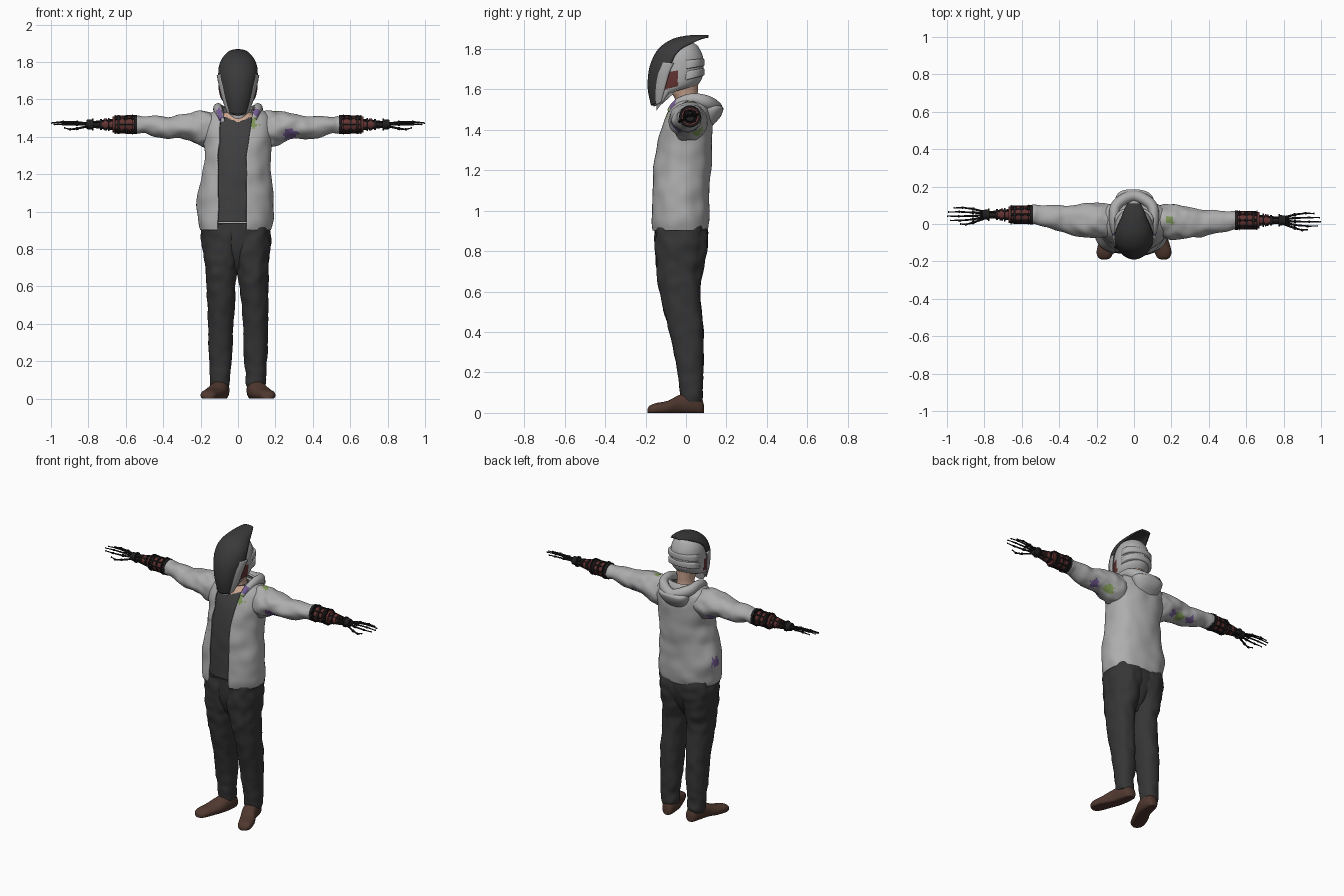
import bpy, bmesh, math
from mathutils import Vector, noise

if "Cube" in bpy.data.objects:
    bpy.data.objects.remove(bpy.data.objects["Cube"])


def material(name, *rgb):
    m = bpy.data.materials.new(name)
    m.use_nodes = True
    m.diffuse_color = (*rgb, 1)
    m.node_tree.nodes["Principled BSDF"].inputs["Base Color"].default_value = (*rgb, 1)
    return m


GREY = material("light grey cloth", .42, .42, .42)
VISOR = material("visor black", .042, .042, .043)
DENIM = material("trouser charcoal", .036, .036, .037)
SHIRT = material("shirt dark grey", .05, .05, .052)
LEATHER = material("brown leather", .08, .04, .029)
SKIN = material("skin", .6, .38, .28)
RED = material("dull red", .125, .033, .031)
METAL = material("dark metal", .015, .013, .013)
GREEN = material("green paint", .22, .32, .1)
PURPLE = material("purple paint", .18, .11, .3)


def finish(name, bm, mats, rule=None, thickness=0, angle=45):
    bmesh.ops.recalc_face_normals(bm, faces=bm.faces)
    if rule:
        for f in bm.faces:
            f.material_index = rule(f.calc_center_median())
    me = bpy.data.meshes.new(name)
    bm.to_mesh(me)
    bm.free()
    for m in mats:
        me.materials.append(m)
    ob = bpy.data.objects.new(name, me)
    bpy.context.collection.objects.link(ob)
    if thickness:
        mod = ob.modifiers.new("thickness", "SOLIDIFY")
        mod.thickness, mod.offset = thickness, 0
    bpy.ops.object.select_all(action="DESELECT")
    ob.select_set(True)
    bpy.context.view_layer.objects.active = ob
    bpy.ops.object.shade_smooth_by_angle(angle=math.radians(angle))


def resample(rows, sub):
    """Smooth spline through the section rows."""
    out = []
    for i in range(len(rows) - 1):
        quad = [rows[max(0, min(len(rows) - 1, i + k))] for k in (-1, 0, 1, 2)]
        for s in range(sub):
            t = s / sub
            out.append([b + .5 * t * (c - a + t * (2*a - 5*b + 4*c - d + t * (3*(b - c) + d - a)))
                        for a, b, c, d in zip(*quad)])
    return out + [list(rows[-1])]


def grid(bm, rings, closed):
    rings = [[bm.verts.new(p) for p in r] for r in rings]
    n = len(rings[0])
    for a, b in zip(rings, rings[1:]):
        for j in range(n if closed else n - 1):
            k = (j + 1) % n
            bm.faces.new((a[j], a[k], b[k], b[j]))
    return rings


def loft(name, rows, mats, axis="z", seg=40, sub=5, power=.9, wrinkle=0, freq=14,
         opening=None, warp=None, **kw):
    """Rows are (position, u0, u1, v0, v1) bounds of rounded sections."""
    rings = []
    for a, u0, u1, v0, v1 in resample(rows, sub):
        cu, cv, ru, rv = (u0 + u1) / 2, (v0 + v1) / 2, (u1 - u0) / 2, (v1 - v0) / 2
        place = lambda u, v: Vector({"z": (u, v, a), "x": (a, u, v), "y": (u, a, v)}[axis])
        start, end = 0, math.tau
        if opening:
            lo, hi = opening(a)
            ang = lambda x: math.asin(min(.97, abs(x - cu) / ru) ** (1 / power))
            start, end = ang(hi), math.tau - ang(lo)
        ring = []
        for j in range(seg):
            t = start + (end - start) * j / (seg - 1 if opening else seg)
            s, c = math.sin(t), math.cos(t)
            u = math.copysign(abs(s) ** power, s) * ru
            v = -math.copysign(abs(c) ** power, c) * rv
            k = 1 + wrinkle * noise.noise(place(cu + u, cv + v) * freq)
            p = place(cu + u * k, cv + v * k)
            ring.append(warp(p) if warp else p)
        rings.append(ring)
    bm = bmesh.new()
    rings = grid(bm, rings, not opening)
    if not opening:
        bm.faces.new(rings[0])
        bm.faces.new(rings[-1])
    finish(name, bm, mats, **kw)


def rod(bm, a, b, r0, r1=None, seg=8):
    a, b = Vector(a), Vector(b)
    m = (b - a).to_track_quat("Z", "Y").to_matrix().to_4x4()
    m.translation = (a + b) / 2
    bmesh.ops.create_cone(bm, cap_ends=True, segments=seg, radius1=r0, radius2=r1 or r0,
                          depth=(b - a).length, matrix=m)


# Paint splashes: centre, radius, material slot
SPLASHES = [((.085, -.1, 1.475), .03, 1), ((.1, -.06, 1.53), .022, 2), ((.28, -.05, 1.415), .036, 2),
            ((.33, -.04, 1.43), .022, 1), ((-.1, -.09, 1.5), .024, 2), ((-.1, -.07, 1.54), .022, 2),
            ((.19, .02, 1.535), .022, 1), ((.25, .07, 1.385), .034, 1), ((.35, .05, 1.395), .03, 2),
            ((-.21, .0, 1.06), .03, 2), ((-.3, .06, 1.4), .03, 1), ((-.38, .07, 1.405), .03, 2),
            ((-.24, .08, 1.39), .025, 2)]


def splash(c):
    for centre, r, slot in SPLASHES:
        if (c - Vector(centre)).length + noise.noise(c * 45) * r * .7 < r:
            return slot
    return 0


CLOTH = [GREY, GREEN, PURPLE]

# Jacket, open at the front
loft("jacket_body", [(.903, -.195, .172, -.165, .103), (.96, -.208, .183, -.168, .113),
                     (1.08, -.213, .184, -.163, .11), (1.2, -.182, .17, -.158, .115),
                     (1.32, -.172, .17, -.143, .125), (1.42, -.185, .19, -.115, .125),
                     (1.49, -.18, .185, -.088, .115), (1.53, -.13, .14, -.068, .1),
                     (1.555, -.1, .1, -.058, .085)],
     CLOTH, seg=96, sub=8, wrinkle=.055, freq=12, thickness=.012, rule=splash,
     opening=lambda z: (-.107 + .02 * max(0, z - 1.3) / .27, .045 + .04 * max(0, z - 1.3) / .27))

# Hood: a rolled edge round the neck and a soft bag behind
path = [(.085, -.08, 1.49), (.1, -.04, 1.53), (.107, .03, 1.55), (.09, .105, 1.535), (0, .15, 1.505)]
path += [(-x, y, z) for x, y, z in path[-2::-1]]
pts = [Vector(p) for p in resample(path, 8)]
rings = []
for i, p in enumerate(pts):
    d = (pts[min(i + 1, len(pts) - 1)] - pts[max(i - 1, 0)]).normalized()
    side = d.cross(Vector((0, 0, 1))).normalized()
    up = side.cross(d)
    r = .014 + .017 * math.sin(math.pi * i / (len(pts) - 1))
    rings.append([p + r * (side * math.cos(t) + 1.15 * up * math.sin(t))
                  for t in (math.tau * j / 16 for j in range(16))])
bm = bmesh.new()
grid(bm, rings, True)
finish("hood_roll", bm, CLOTH, rule=splash)
loft("hood_bag", [(1.41, -.02, .02, .1, .12), (1.43, -.065, .065, .085, .14), (1.465, -.095, .095, .07, .17),
                  (1.505, -.105, .105, .06, .185), (1.525, -.09, .09, .06, .165)],
     CLOTH, wrinkle=.06)

# Shirt with skin showing at the neckline, and the neck
loft("shirt", [(.945, -.165, .15, -.148, .09), (1.1, -.165, .15, -.146, .09), (1.25, -.15, .15, -.14, .1),
               (1.4, -.15, .15, -.112, .1), (1.48, -.13, .13, -.078, .09), (1.53, -.07, .07, -.05, .07)],
     [SHIRT, SKIN], seg=96, sub=14, wrinkle=.02,
     rule=lambda c: int(c.y < 0 and c.z > 1.478 + .4 * abs(c.x)))
loft("neck", [(1.45, -.06, .06, -.06, .07), (1.54, -.052, .052, -.052, .058), (1.58, -.055, .055, -.07, .058),
              (1.64, -.07, .07, -.095, .06)], [SKIN], power=1)

# Trousers
lean = lambda p: Vector((p.x - .012 * max(0, min(1, (p.z - .5) / .4)), p.y, p.z))
loft("trouser_seat", [(.66, -.025, .025, -.07, .02), (.72, -.06, .06, -.115, .06), (.79, -.11, .11, -.142, .09),
                      (.86, -.165, .165, -.15, .104), (.94, -.175, .175, -.148, .103)],
     [DENIM], warp=lean, wrinkle=.02)
for s, side in ((1, "left"), (-1, "right")):
    leg = [(.055, .05, .143, -.02, .075), (.085, .042, .15, -.03, .083), (.14, .042, .15, -.035, .082),
           (.2, .033, .155, -.042, .085), (.4, .025, .16, -.082, .085), (.6, .01, .165, -.13, .07),
           (.72, -.01, .172, -.147, .085), (.85, -.04, .186, -.154, .108), (.935, -.04, .18, -.15, .105)]
    loft(side + "_trouser_leg", [(z, s * a, s * b, c, d) for z, a, b, c, d in leg], [DENIM],
         warp=lean, wrinkle=.09, freq=18, sub=8, seg=56)

    # Shoes, toes turned out, soles flat
    shoe = [(.088, .07, .1, 0, .04), (.075, .053, .12, -.01, .075), (.03, .046, .138, -.01, .1),
            (-.03, .055, .155, -.01, .09), (-.09, .08, .185, -.01, .06), (-.15, .108, .2, -.01, .048),
            (-.18, .125, .19, -.005, .035), (-.19, .145, .172, 0, .02)]
    loft(side + "_shoe", [(y, s * a, s * b, c, d) for y, a, b, c, d in shoe], [LEATHER], axis="y",
         warp=lambda p: Vector((p.x, p.y, max(0, p.z))))

    # Sleeve
    hand_y = .02 if s == 1 else .05
    bend = lambda p: p + Vector((0, (hand_y - .05) * max(0, min(1, (abs(p.x) - .15) / .35)), 0))
    sleeve = [(.1, -.06, .1, 1.37, 1.52), (.18, -.075, .108, 1.345, 1.538), (.25, -.07, .108, 1.378, 1.533),
              (.31, -.06, .1, 1.392, 1.52), (.37, -.045, .1, 1.39, 1.507), (.43, -.03, .1, 1.397, 1.512),
              (.5, -.012, .1, 1.42, 1.508), (.53, 0, .1, 1.418, 1.512), (.545, 0, .1, 1.422, 1.51)]
    loft(side + "_sleeve", [(s * x, a, b, c, d) for x, a, b, c, d in sleeve], CLOTH, axis="x", power=1,
         seg=64, sub=8, wrinkle=.13, freq=17, warp=bend, rule=splash)

    # Mechanical forearm: red core, dark collars and long rods
    P = lambda x, y=0, z=0: Vector((s * x, hand_y + y, 1.466 + z))
    bm = bmesh.new()
    for x0, x1, r0, r1 in ((.535, .66, .043, .04), (.572, .592, .047, .047), (.61, .628, .046, .046),
                           (.66, .672, .044, .044), (.67, .74, .03, .022), (.7, .72, .033, .03)):
        rod(bm, P(x0), P(x1), r0, r1, 16)
    finish(side + "_forearm_core", bm, [RED])
    bm = bmesh.new()
    for x, w, r in ((.54, .016, .052), (.563, .005, .055), (.6, .006, .048), (.634, .01, .05),
                    (.654, .005, .052), (.688, .008, .036), (.727, .01, .029), (.772, .008, .033)):
        rod(bm, P(x), P(x + w), r, seg=16)
    for k in range(8):
        c, d = math.cos(math.tau * k / 8), math.sin(math.tau * k / 8)
        rod(bm, P(.54, .045 * c, .045 * d), P(.66, .042 * c, .042 * d), .006)
        if k % 2:
            rod(bm, P(.65, .036 * c, .036 * d), P(.79, .016 * c, .016 * d), .0055)
    finish(side + "_forearm_frame", bm, [METAL], angle=35)

    # Skeletal hand: palm hub, jointed fingers and thumb
    bm = bmesh.new()
    rod(bm, P(.74), P(.78), .013, .022, 12)
    rod(bm, P(.78), P(.81), .028, .025, 12)
    for y, length, z in ((.036, .965, .008), (.014, .995, .012), (-.008, 1, .008),
                         (-.03, .985, 0), (-.05, .93, -.022)):
        joints = [P(.8, y * .4, z * .4), P(.86, y * .85, z), P(.86 + (length - .86) * .55, y * 1.05, z * 1.2),
                  P(length, y, z * .8)]
        for i, (a, b) in enumerate(zip(joints, joints[1:])):
            rod(bm, a, b, .0065 - .001 * i, .0055 - .0015 * i)
            step = (b - a).normalized() * .005
            rod(bm, b - step, b if i == 2 else b + step, .0085 - .002 * i)
    finish(side + "_hand", bm, [METAL], angle=35)


# Helmet shell with a dropped chin guard, red cheek panels and raised bands
def tilt(p):
    fade = max(0, min(1, (1.8 - p.z) / .18))
    return p + Vector((0, 0, fade * (.3 * p.y + 1.1 * min(0, p.y + .085))))


loft("helmet", [(1.605, -.078, .078, -.145, .06), (1.625, -.094, .094, -.146, .076), (1.655, -.102, .102, -.143, .084),
                (1.7, -.105, .105, -.14, .087), (1.75, -.102, .102, -.13, .085), (1.79, -.09, .09, -.108, .072),
                (1.82, -.065, .065, -.08, .052), (1.838, -.02, .02, -.04, .015)],
     [GREY, RED], seg=120, sub=9, power=1, warp=tilt,
     rule=lambda c: int(abs(c.x) > .05 and -.122 < c.y < -.04 and 1.605 < c.z - .25 * (c.y + .08) < 1.685))
for name, z, r in (("lower", 1.665, .1), ("upper", 1.72, .102)):
    loft("helmet_band_" + name, [(z - .02, -r, r, -.05, .085), (z - .014, -r - .004, r + .004, -.053, .091),
                                 (z + .016, -r - .004, r + .004, -.052, .091), (z + .024, -r, r, -.05, .085)],
         [GREY], seg=64, power=1, warp=tilt)

# Visor sweeping from chin to a raised tip: centre y z, half width, edge y z
visor = [(-.168, 1.52, .045, -.135, 1.535), (-.184, 1.6, .07, -.115, 1.6), (-.181, 1.68, .09, -.092, 1.68),
         (-.165, 1.74, .1, -.07, 1.73), (-.13, 1.8, .098, -.05, 1.772), (-.07, 1.842, .085, -.015, 1.805),
         (0, 1.86, .066, .03, 1.828), (.06, 1.864, .05, .07, 1.846), (.11, 1.863, .03, .11, 1.858)]
rim = [(y + .012, z - .004, w + .009, ey + .01, ez) for y, z, w, ey, ez in visor[:4]]
for name, rows, mat in (("visor", visor, VISOR), ("visor_rim", rim, GREY)):
    bm = bmesh.new()
    grid(bm, [[(w * math.sin(t), y + (ey - y) * (1 - math.cos(t)), z + (ez - z) * (1 - math.cos(t)))
               for t in (math.pi * (j / 24 - .5) for j in range(25))]
              for y, z, w, ey, ez in resample(rows, 5)], False)
    finish(name, bm, [mat], thickness=.01)
